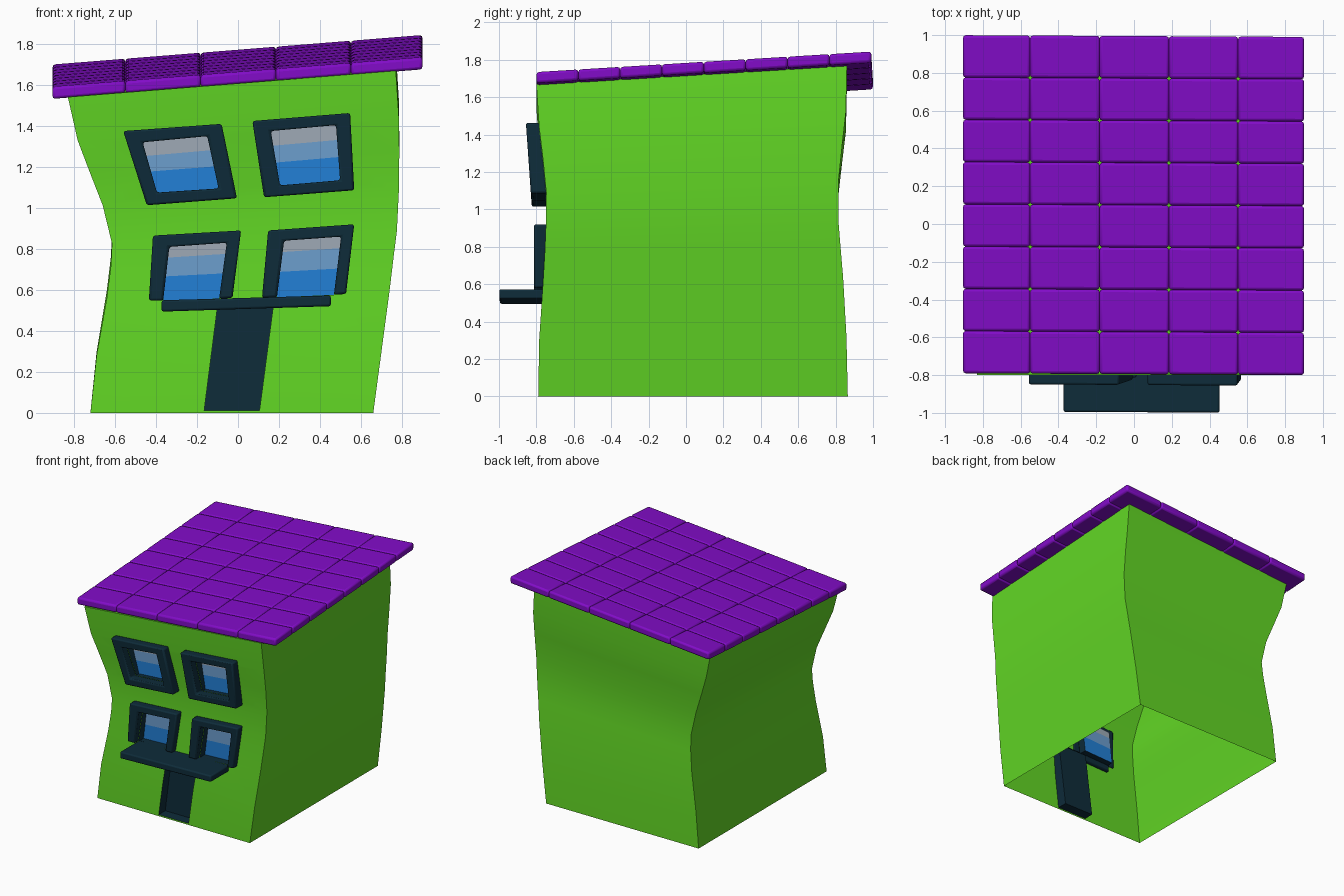
import bpy, bmesh, math

if "Cube" in bpy.data.objects:
    bpy.data.objects.remove(bpy.data.objects["Cube"])

def mat(name, rgb):
    m = bpy.data.materials.new(name)
    m.diffuse_color = (*rgb, 1)
    m.use_nodes = True
    m.node_tree.nodes["Principled BSDF"].inputs["Base Color"].default_value = m.diffuse_color
    return m

GREEN = mat("lime_wall", (0.122, 0.68, 0.018))
DARK = mat("dark_navy", (0.0044, 0.025, 0.042))
BLUE = mat("glass_blue", (0.016, 0.216, 0.672))
LIGHT = mat("glass_light_blue", (0.15, 0.342, 0.617))
GREY = mat("glass_grey", (0.342, 0.402, 0.468))
PURPLE = mat("purple_tile", (0.223, 0.0037, 0.578))
HOUSE_MATS = [GREEN, DARK, BLUE, LIGHT, GREY]

def finish(name, bm, mats, bevel=0, segs=2, smooth=True):
    bmesh.ops.recalc_face_normals(bm, faces=bm.faces)
    me = bpy.data.meshes.new(name)
    bm.to_mesh(me)
    bm.free()
    for m in mats:
        me.materials.append(m)
    ob = bpy.data.objects.new(name, me)
    bpy.context.collection.objects.link(ob)
    if bevel:
        b = ob.modifiers.new("bevel", 'BEVEL')
        b.width, b.segments, b.limit_method = bevel, segs, 'ANGLE'
    if smooth:
        smooth_it(ob)
    return ob

def smooth_it(ob):
    bpy.ops.object.select_all(action='DESELECT')
    ob.select_set(True)
    bpy.context.view_layer.objects.active = ob
    bpy.ops.object.shade_smooth_by_angle(angle=math.radians(35))

def hexa(bm, pts):
    """Box from four bottom points followed by four top points."""
    v = [bm.verts.new(p) for p in pts]
    for f in ((0, 1, 2, 3), (4, 5, 6, 7), (0, 1, 5, 4), (1, 2, 6, 5), (2, 3, 7, 6), (3, 0, 4, 7)):
        bm.faces.new([v[i] for i in f])

def roof_z(x, y):
    return 1.735 + 0.08 * (x - 0.9) + 0.061 * (y + 0.8)

TILE = 0.06

# crooked wall profile: height fraction, left x, right x, front y, back y
PROFILE = [
    (0.00, -0.72, 0.66, -0.79, 0.865),
    (0.18, -0.69, 0.70, -0.785, 0.858),
    (0.36, -0.64, 0.74, -0.765, 0.84),
    (0.46, -0.62, 0.76, -0.755, 0.825),
    (0.53, -0.615, 0.775, -0.75, 0.815),
    (0.65, -0.66, 0.785, -0.747, 0.815),
    (0.76, -0.725, 0.787, -0.765, 0.835),
    (0.86, -0.782, 0.785, -0.785, 0.855),
    (1.00, -0.83, 0.77, -0.80, 0.86),
]

def wall_y(x, z):
    t = z / (roof_z(x, -0.8) - TILE)
    for a, b in zip(PROFILE, PROFILE[1:]):
        if t <= b[0]:
            return a[3] + (b[3] - a[3]) * (t - a[0]) / (b[0] - a[0])
    return -0.8

# house body, a closed solid for now
bm = bmesh.new()
rings = []
for t, xl, xr, yf, yb in PROFILE:
    rings.append([bm.verts.new((x, y, t * (roof_z(x, y) - TILE + 0.004)))
                  for x, y in ((xl, yf), (xr, yf), (xr, yb), (xl, yb))])
for a, b in zip(rings, rings[1:]):
    for i in range(4):
        j = (i + 1) % 4
        bm.faces.new((a[i], a[j], b[j], b[i]))
bm.faces.new(rings[0])
bm.faces.new(rings[-1])
body = finish("house_body", bm, HOUSE_MATS, smooth=False)

# windows: outer and inner corners (bottom left, top left, top right, bottom right)
WINDOWS = [
    ("upper_left_window", [(-0.445, 1.013), (-0.56, 1.375), (-0.08, 1.41), (-0.005, 1.047)],
     [(-0.395, 1.075), (-0.465, 1.32), (-0.15, 1.35), (-0.095, 1.095)], True),
    ("upper_right_window", [(0.127, 1.052), (0.07, 1.424), (0.547, 1.463), (0.567, 1.086)],
     [(0.205, 1.11), (0.16, 1.375), (0.478, 1.404), (0.498, 1.135)], True),
    ("lower_left_window", [(-0.435, 0.548), (-0.415, 0.865), (0.015, 0.89), (-0.027, 0.56)],
     [(-0.365, 0.548), (-0.335, 0.81), (-0.055, 0.83), (-0.092, 0.558)], False),
    ("lower_right_window", [(0.117, 0.562), (0.147, 0.89), (0.567, 0.92), (0.527, 0.58)],
     [(0.19, 0.564), (0.225, 0.84), (0.503, 0.86), (0.468, 0.576)], False),
]

def pocket(bm, quad, back, cuts, mats):
    """Recess cutter whose back face is banded by height."""
    bl, tl, tr, br = quad
    rows = []
    for t in cuts:
        l = [bl[k] + (tl[k] - bl[k]) * t for k in (0, 1)]
        r = [br[k] + (tr[k] - br[k]) * t for k in (0, 1)]
        rows.append([bm.verts.new((p[0], y, p[1]))
                     for p, y in ((l, -0.95), (r, -0.95), (r, back), (l, back))])
    for n, (a, b) in enumerate(zip(rows, rows[1:])):
        for i in range(4):
            j = (i + 1) % 4
            f = bm.faces.new((a[i], a[j], b[j], b[i]))
            f.material_index = mats[n] if i == 2 else 1
    for r in (rows[0], rows[-1]):
        bm.faces.new(r).material_index = 1

# recesses for the glass panes and the door
bm = bmesh.new()
for name, outer, inner, closed in WINDOWS:
    pocket(bm, inner, -0.715 if closed else -0.70,
           (0, 0.42, 0.73, 1) if closed else (0, 0.45, 0.8, 1), (2, 3, 4))
pocket(bm, [(-0.165, 0.012), (-0.10, 0.52), (0.172, 0.52), (0.105, 0.012)], -0.705, (0, 1), (1,))
cutter = finish("recess_cutter", bm, HOUSE_MATS, smooth=False)
cutter.hide_render = True
mod = body.modifiers.new("recesses", 'BOOLEAN')
mod.operation, mod.solver, mod.object = 'DIFFERENCE', 'EXACT', cutter
bpy.context.view_layer.objects.active = body
bpy.ops.object.modifier_apply(modifier=mod.name)
bpy.data.objects.remove(cutter)

# the house is open underneath
bm = bmesh.new()
bm.from_mesh(body.data)
floor = [f for f in bm.faces if all(v.co.z < 0.001 for v in f.verts)]
bmesh.ops.delete(bm, geom=floor, context='FACES')
bm.to_mesh(body.data)
bm.free()
smooth_it(body)

# window frames; the lower ones have no bottom bar and stand on the ledge
for name, outer, inner, closed in WINDOWS:
    bm = bmesh.new()
    o, n = [[bm.verts.new((x, wall_y(x, z) + 0.006, z)) for x, z in q] for q in (outer, inner)]
    for i in range(4 if closed else 3):
        j = (i + 1) % 4
        bm.faces.new((o[i], o[j], n[j], n[i]))
    ext = bmesh.ops.extrude_face_region(bm, geom=bm.faces[:], use_keep_orig=True)
    for v in ext["geom"]:
        if isinstance(v, bmesh.types.BMVert):
            v.co.y = -0.825 - 0.07 * (v.co.z - 1.02) if closed else -0.813
    finish(name + "_frame", bm, [DARK], 0.011)

# ledge over the door
bm = bmesh.new()
ends = ((-0.373, -0.995), (0.453, -0.998), (0.453, -0.745), (-0.373, -0.745))
hexa(bm, [(x, y, 0.506 + 0.032 * x) for x, y in ends] +
         [(x, y, 0.560 + 0.028 * x) for x, y in ends])
finish("door_ledge", bm, [DARK], 0.01)

# roof tiles laid on the tilted roof plane
XS = [-0.905, -0.55, -0.182, 0.185, 0.551, 0.9]
YS = [-0.795 + i * 1.79 / 8 for i in range(9)]
bm = bmesh.new()
for x0, x1 in zip(XS, XS[1:]):
    for y0, y1 in zip(YS, YS[1:]):
        c = [(x, y - 0.005 * x) for x, y in ((x0, y0), (x1, y0), (x1, y1), (x0, y1))]
        hexa(bm, [(x, y, roof_z(x, y) - TILE) for x, y in c] +
                 [(x, y, roof_z(x, y)) for x, y in c])
finish("roof_tiles", bm, [PURPLE], 0.014)
